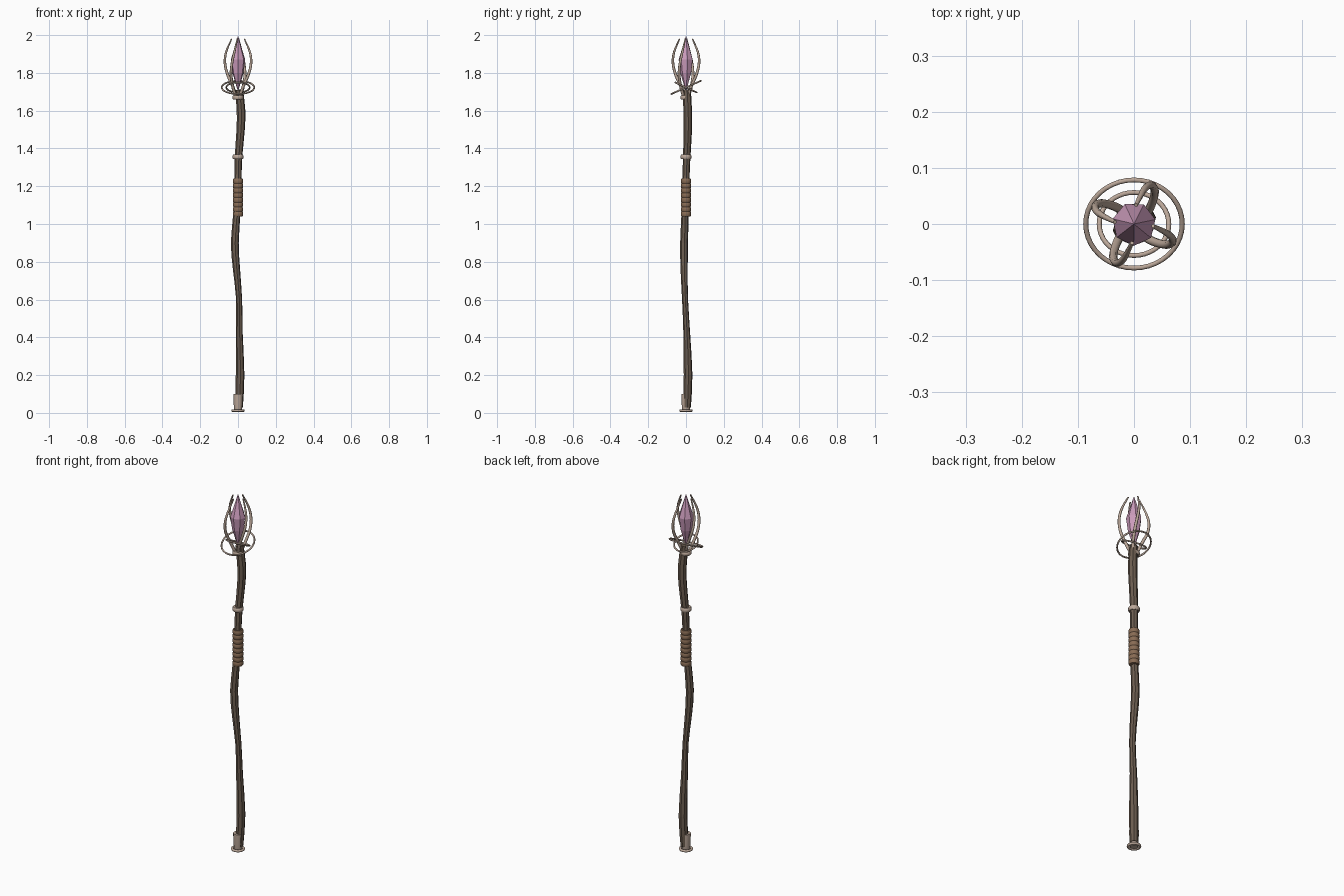
import bpy, bmesh
from math import sin, cos, pi, radians
from mathutils import Vector

if "Cube" in bpy.data.objects:
    bpy.data.objects.remove(bpy.data.objects["Cube"])


def material(name, rgb):
    m = bpy.data.materials.new(name)
    m.diffuse_color = (*rgb, 1)
    m.use_nodes = True
    m.node_tree.nodes["Principled BSDF"].inputs["Base Color"].default_value = m.diffuse_color
    return m


WOOD = material("dark_wood", (0.15, 0.11, 0.08))
LEATHER = material("leather", (0.25, 0.15, 0.09))
METAL = material("bronze", (0.5, 0.39, 0.32))
GEM = material("gem", (0.6, 0.33, 0.5))


def finish(bm, name, mat, smooth=None):
    bmesh.ops.recalc_face_normals(bm, faces=bm.faces)
    me = bpy.data.meshes.new(name)
    bm.to_mesh(me)
    bm.free()
    ob = bpy.data.objects.new(name, me)
    bpy.context.collection.objects.link(ob)
    me.materials.append(mat)
    if smooth:
        bpy.ops.object.select_all(action='DESELECT')
        ob.select_set(True)
        bpy.context.view_layer.objects.active = ob
        bpy.ops.object.shade_smooth_by_angle(angle=radians(smooth))
    return ob


def skin(bm, rings, caps=True):
    n = len(rings[0])
    for a, b in zip(rings, rings[1:]):
        for i in range(n):
            j = (i + 1) % n
            bm.faces.new((a[i], a[j], b[j], b[i]))
    if caps:
        bm.faces.new(rings[0])
        bm.faces.new(rings[-1])


def lathe(name, profile, sides, mat, smooth=None, turn=0.0):
    """Revolve (radius, z) points about the z axis."""
    bm = bmesh.new()
    rings = [[bm.verts.new((r * cos(turn + 2 * pi * i / sides),
                            r * sin(turn + 2 * pi * i / sides), z))
              for i in range(sides)] for r, z in profile]
    skin(bm, rings)
    bmesh.ops.remove_doubles(bm, verts=bm.verts, dist=1e-5)
    return finish(bm, name, mat, smooth)


def spline(pts, steps):
    """Catmull-Rom through vectors of any size."""
    p = [Vector(q) for q in [pts[0], *pts, pts[-1]]]
    out = []
    for a, b, c, d in zip(p, p[1:], p[2:], p[3:]):
        for s in range(steps):
            t = s / steps
            out.append(0.5 * (2 * b + (c - a) * t + (2 * a - 5 * b + 4 * c - d) * t * t
                              + (3 * b - a - 3 * c + d) * t ** 3))
    return out + [p[-1]]


def tube(name, pts, sides, mat, smooth=None):
    """Sweep a polygon along (x, y, z, radius) points."""
    bm = bmesh.new()
    rings = []
    u = Vector((1, 0.1, 0))
    for k, q in enumerate(pts):
        t = (pts[min(k + 1, len(pts) - 1)] - pts[max(k - 1, 0)]).to_3d().normalized()
        u = (u - t * u.dot(t)).normalized()
        v = t.cross(u)
        c = q.to_3d()
        rings.append([bm.verts.new(c + q[3] * (u * cos(2 * pi * i / sides) + v * sin(2 * pi * i / sides)))
                      for i in range(sides)])
    skin(bm, rings)
    return finish(bm, name, mat, smooth)


def ring(name, major, minor, z, tilt=0.0, segs=40):
    bpy.ops.mesh.primitive_torus_add(major_radius=major, minor_radius=minor, major_segments=segs,
                                     minor_segments=8, location=(0, 0, z),
                                     rotation=(radians(tilt), 0, 0))
    ob = bpy.context.object
    ob.name = name
    ob.data.materials.append(METAL)
    bpy.ops.object.shade_smooth_by_angle(angle=radians(50))


# gnarled wooden shaft
shaft = [(0.005, 0.005, 0.03, 0.021), (0.011, 0.011, 0.2, 0.023), (0.007, 0.004, 0.42, 0.018),
         (0.006, -0.005, 0.6, 0.016), (-0.008, -0.010, 0.76, 0.019), (-0.017, -0.010, 0.9, 0.021),
         (-0.006, -0.005, 1.06, 0.019), (0.0, 0.0, 1.25, 0.019), (0.003, 0.004, 1.36, 0.020),
         (0.014, 0.010, 1.5, 0.022), (0.016, 0.009, 1.6, 0.023), (0.006, 0.004, 1.71, 0.021)]
tube("shaft", spline(shaft, 2), 8, WOOD)

# leather grip with wrapped ridges
wraps = 8
prof = []
for i in range(wraps):
    z, h = 1.04 + 0.2 * i / wraps, 0.2 / wraps
    prof += [(0.0245, z), (0.0275, z + h * 0.25), (0.0275, z + h * 0.75)]
lathe("grip", prof + [(0.0245, 1.24)], 16, LEATHER, 40)

# foot ferrule and foot ring
lathe("ferrule", [(0.019, 0.008), (0.022, 0.03), (0.025, 0.1)], 12, METAL, 40)
ring("foot_ring", 0.029, 0.007, 0.012, segs=24)

# metal bands
for name, z, h in (("upper_band", 1.355, 0.012), ("head_collar", 1.67, 0.011)):
    lathe(name, [(0.025, z - h), (0.029, z - h * 0.5), (0.029, z + h * 0.5), (0.025, z + h)], 16, METAL, 40)

# crystal
lathe("crystal", [(0, 1.70), (0.03, 1.80), (0.039, 1.87), (0, 1.997)], 7, GEM, turn=radians(12))

# four twisting claws: (angle, reach, height, thickness)
claw = [(38, 0.018, 1.68, 0.008), (45, 0.040, 1.73, 0.008), (56, 0.066, 1.79, 0.0075),
        (65, 0.076, 1.85, 0.007), (73, 0.066, 1.91, 0.006), (84, 0.034, 1.98, 0.0035)]
for k in range(4):
    pts = [(r * cos(radians(a + 90 * k)), r * sin(radians(a + 90 * k)), z, w) for a, r, z, w in claw]
    tube(f"claw_{k + 1}", spline(pts, 4), 8, METAL, 50)

# two crossed rings around the head
ring("outer_ring", 0.086, 0.0045, 1.723, 24)
ring("inner_ring", 0.062, 0.0045, 1.723, -25)
